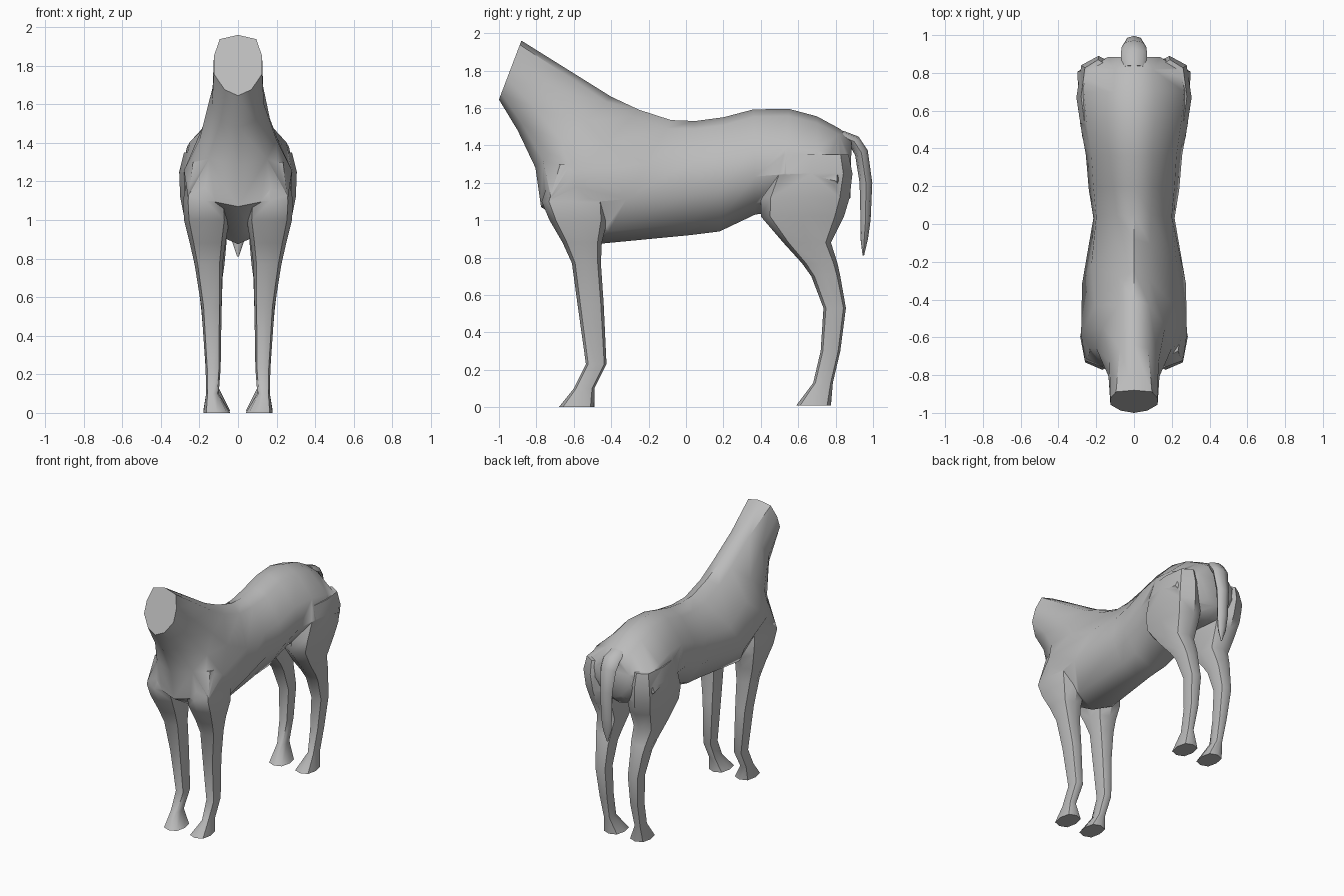
import bpy, bmesh, math

if "Cube" in bpy.data.objects:
    bpy.data.objects.remove(bpy.data.objects["Cube"])

coat = bpy.data.materials.new("grey_coat")
coat.diffuse_color = (0.5, 0.5, 0.5, 1)
coat.use_nodes = True
coat.node_tree.nodes["Principled BSDF"].inputs["Base Color"].default_value = coat.diffuse_color


def loft(name, rings):
    """Skin a list of equal-length closed rings and cap both ends."""
    bm = bmesh.new()
    loops = [[bm.verts.new(p) for p in ring] for ring in rings]
    n = len(loops[0])
    for a, b in zip(loops, loops[1:]):
        for i in range(n):
            j = (i + 1) % n
            bm.faces.new((a[i], a[j], b[j], b[i]))
    bm.faces.new(loops[0])
    bm.faces.new(loops[-1])
    bmesh.ops.recalc_face_normals(bm, faces=bm.faces)
    mesh = bpy.data.meshes.new(name)
    bm.to_mesh(mesh)
    bm.free()
    mesh.materials.append(coat)
    ob = bpy.data.objects.new(name, mesh)
    bpy.context.collection.objects.link(ob)
    return ob


# Neck and trunk: top (y, z), bottom (y, z), half widths from bottom to top
HEIGHTS = (0, .1, .36, .65, .93, 1)
TRUNK = [
    (-.88, 1.96, -1.0, 1.645, .07, .125, .125, .095),
    (-.64, 1.81, -.90, 1.48, .09, .135, .13, .075),
    (-.40, 1.66, -.805, 1.28, .15, .20, .165, .08),
    (-.25, 1.59, -.775, 1.07, .26, .28, .21, .08),
    (-.08, 1.535, -.45, .875, .15, .275, .225, .085),
    (.05, 1.53, .02, .92, .13, .215, .20, .09),
    (.20, 1.55, .18, .94, .14, .24, .215, .10),
    (.36, 1.592, .37, 1.03, .16, .255, .225, .10),
    (.55, 1.595, .52, 1.05, .19, .285, .25, .11),
    (.70, 1.555, .70, 1.05, .19, .295, .265, .11),
    (.82, 1.49, .80, 1.05, .16, .30, .25, .10),
    (.885, 1.44, .88, 1.12, .07, .14, .14, .07),
]


def trunk_ring(ty, tz, by, bz, *widths):
    w = (0, *widths, 0)
    pts = [(w[i], by + (ty - by) * t, bz + (tz - bz) * t) for i, t in enumerate(HEIGHTS)]
    return pts + [(-x, y, z) for x, y, z in pts[-2:0:-1]]


body = loft("body", [trunk_ring(*r) for r in TRUNK])

# Legs: z, front y, back y, inner x, outer x
FRONT_LEG = [
    (1.30, -.70, -.45, .10, .25), (1.10, -.772, -.42, .05, .285),
    (1.00, -.73, -.42, .045, .28), (.88, -.66, -.45, .065, .25),
    (.77, -.61, -.455, .08, .225), (.55, -.58, -.44, .085, .19),
    (.23, -.535, -.425, .09, .168), (.10, -.60, -.49, .10, .165),
    (0, -.68, -.49, .04, .18),
]
HIND_LEG = [
    (1.35, .48, .87, .10, .28), (1.25, .45, .89, .07, .305),
    (1.12, .40, .875, .05, .30), (1.02, .40, .845, .05, .28),
    (.88, .52, .775, .06, .25), (.77, .62, .81, .07, .225),
    (.70, .67, .825, .08, .21), (.53, .735, .855, .085, .19),
    (.30, .72, .825, .09, .17), (.13, .68, .785, .10, .16),
    (.01, .59, .775, .04, .18),
]


def leg_ring(side, z, y0, y1, x0, x1):
    ring = []
    for k in range(8):
        a = k * math.pi / 4
        f = 1.1 if k % 2 else 1
        ring.append((side * ((x0 + x1) / 2 + (x1 - x0) / 2 * f * math.cos(a)),
                     (y0 + y1) / 2 + (y1 - y0) / 2 * f * math.sin(a), z))
    return ring


# Weld the four legs into the trunk
bpy.context.view_layer.objects.active = body
for name, table in (("front_leg", FRONT_LEG), ("hind_leg", HIND_LEG)):
    for side in (-1, 1):
        leg = loft(name, [leg_ring(side, *r) for r in table])
        mod = body.modifiers.new("weld", 'BOOLEAN')
        mod.operation = 'UNION'
        mod.solver = 'EXACT'
        mod.object = leg
        bpy.ops.object.modifier_apply(modifier=mod.name)
        bpy.data.objects.remove(leg)

# Tail: centre y, z, half width in x, half thickness, lean of the section
TAIL = [
    (.83, 1.45, .06, .03, 70), (.90, 1.42, .07, .035, 50),
    (.938, 1.36, .065, .036, 20), (.962, 1.20, .05, .034, 0),
    (.96, 1.00, .045, .027, 0), (.953, .90, .035, .02, 0),
    (.948, .81, .004, .004, 0),
]


def tail_ring(y, z, w, t, lean):
    c, s = math.cos(math.radians(lean)), math.sin(math.radians(lean))
    angles = [k * math.pi / 4 for k in range(8)]
    return [(w * math.cos(a), y + t * math.sin(a) * c, z + t * math.sin(a) * s) for a in angles]


tail = loft("tail", [tail_ring(*r) for r in TAIL])

# Soft shading with crisp hooves and neck end
for ob in (body, tail):
    bpy.ops.object.select_all(action='DESELECT')
    ob.select_set(True)
    bpy.context.view_layer.objects.active = ob
    bpy.ops.object.shade_smooth_by_angle(angle=math.radians(50))
